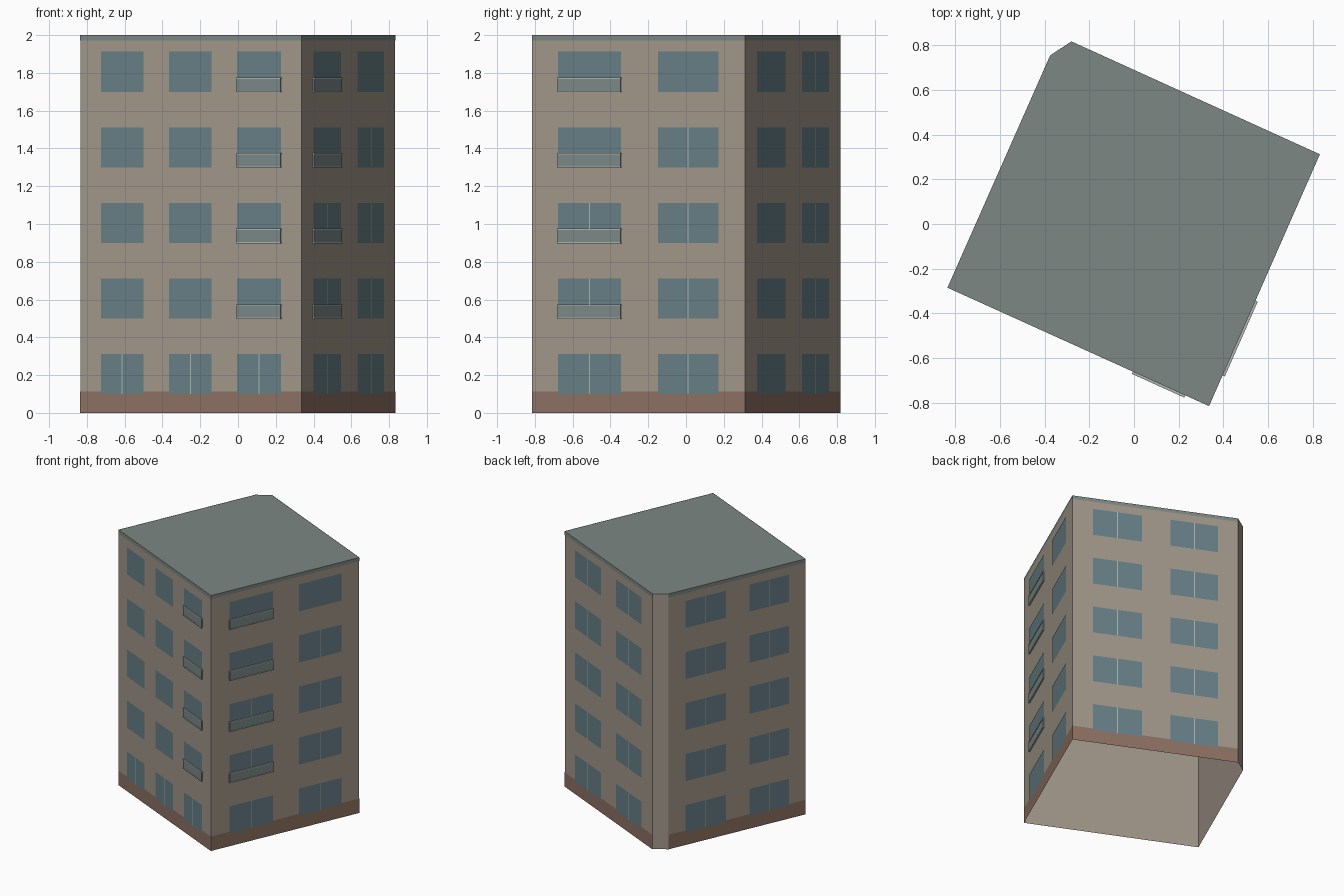
import bpy, bmesh
from mathutils import Vector

if "Cube" in bpy.data.objects:
    bpy.data.objects.remove(bpy.data.objects["Cube"])

# Footprint, counter-clockwise from the left corner; the short edge 3 is the cut corner
FOOT = [Vector(p) for p in ((-0.835, -0.285), (0.336, -0.815), (0.832, 0.312),
                            (-0.28, 0.817), (-0.375, 0.755))]
HEIGHT = 2.0
FLOORS = [0.1 + 0.4 * i for i in range(5)]
WIN_H = 0.212
THREE = [(0.095, 0.286), (0.403, 0.595), (0.71, 0.908)]
TWO = [(0.123, 0.418), (0.592, 0.878)]
COLUMNS = {0: THREE, 1: TWO, 2: TWO, 4: TWO}
# Number of floors with a centre mullion, per wall and column
MULLIONS = {0: (1, 1, 1), 1: (3, 4), 2: (5, 5), 4: (5, 5)}
BALCONIES = {0: 2, 1: 0}


def material(name, rgb):
    m = bpy.data.materials.new(name)
    m.diffuse_color = [(c / 255) ** 2.2 for c in rgb] + [1]
    m.use_nodes = True
    m.node_tree.nodes["Principled BSDF"].inputs["Base Color"].default_value = m.diffuse_color
    return m


def make(name, bm, mat):
    me = bpy.data.meshes.new(name)
    bm.to_mesh(me)
    bm.free()
    me.materials.append(mat)
    ob = bpy.data.objects.new(name, me)
    bpy.context.collection.objects.link(ob)
    return ob


def spot(wall, t, z, off):
    """Point on a wall: fraction along, height, distance outward."""
    a, b = FOOT[wall], FOOT[(wall + 1) % 5]
    d = (b - a).normalized()
    p = a.lerp(b, t) + Vector((d.y, -d.x)) * off
    return Vector((p.x, p.y, z))


def panel(bm, wall, t0, t1, z0, z1, off, inner=None):
    """Flat panel in front of a wall; with inner it becomes a box back to that depth."""
    corners = ((t0, z0), (t1, z0), (t1, z1), (t0, z1))
    front = [bm.verts.new(spot(wall, t, z, off)) for t, z in corners]
    bm.faces.new(front)
    if inner is not None:
        back = [bm.verts.new(spot(wall, t, z, inner)) for t, z in corners]
        for i in range(4):
            j = (i + 1) % 4
            bm.faces.new((front[j], front[i], back[i], back[j]))


wall_mat = material("wall", (160, 149, 137))
roof_mat = material("roof", (124, 134, 130))
plinth_mat = material("plinth", (140, 112, 99))
glass_mat = material("glass", (103, 126, 134))
rail_mat = material("rail", (172, 180, 174))
balcony_mat = material("balcony", (122, 136, 135))

# Walls: an open shell without a floor
bm = bmesh.new()
for w in range(5):
    panel(bm, w, 0, 1, 0, HEIGHT, 0)
bmesh.ops.remove_doubles(bm, verts=bm.verts, dist=1e-5)
make("walls", bm, wall_mat)

# Flat roof
bm = bmesh.new()
bm.faces.new([bm.verts.new((p.x, p.y, HEIGHT)) for p in FOOT])
make("roof", bm, roof_mat)

# Plinth and cornice bands on the four main walls
plinth, cornice = bmesh.new(), bmesh.new()
for w in COLUMNS:
    panel(plinth, w, 0, 1, 0, 0.113, 0.0015)
    panel(cornice, w, 0, 1, 1.972, HEIGHT, 0.0015)
make("plinth", plinth, plinth_mat)
make("cornice", cornice, roof_mat)

# Windows with centre mullions
glass, bars = bmesh.new(), bmesh.new()
for w, columns in COLUMNS.items():
    length = (FOOT[(w + 1) % 5] - FOOT[w]).length
    for (t0, t1), count in zip(columns, MULLIONS[w]):
        mid, half = (t0 + t1) / 2, 0.003 / length
        for i, z in enumerate(FLOORS):
            panel(glass, w, t0, t1, z, z + WIN_H, 0.003)
            if i < count:
                panel(bars, w, mid - half, mid + half, z, z + WIN_H, 0.0045)
make("windows", glass, glass_mat)
make("mullions", bars, rail_mat)

# Shallow balconies on the upper floors, with thin rails at top and bottom
fronts, rails = bmesh.new(), bmesh.new()
for w, col in BALCONIES.items():
    t0, t1 = COLUMNS[w][col]
    for z in FLOORS[1:]:
        panel(fronts, w, t0, t1, z, z + 0.07, 0.009, 0)
        for zr in (z - 0.002, z + 0.068):
            panel(rails, w, t0 - 0.001, t1 + 0.001, zr, zr + 0.007, 0.011, 0)
make("balcony_fronts", fronts, balcony_mat)
make("balcony_rails", rails, rail_mat)
